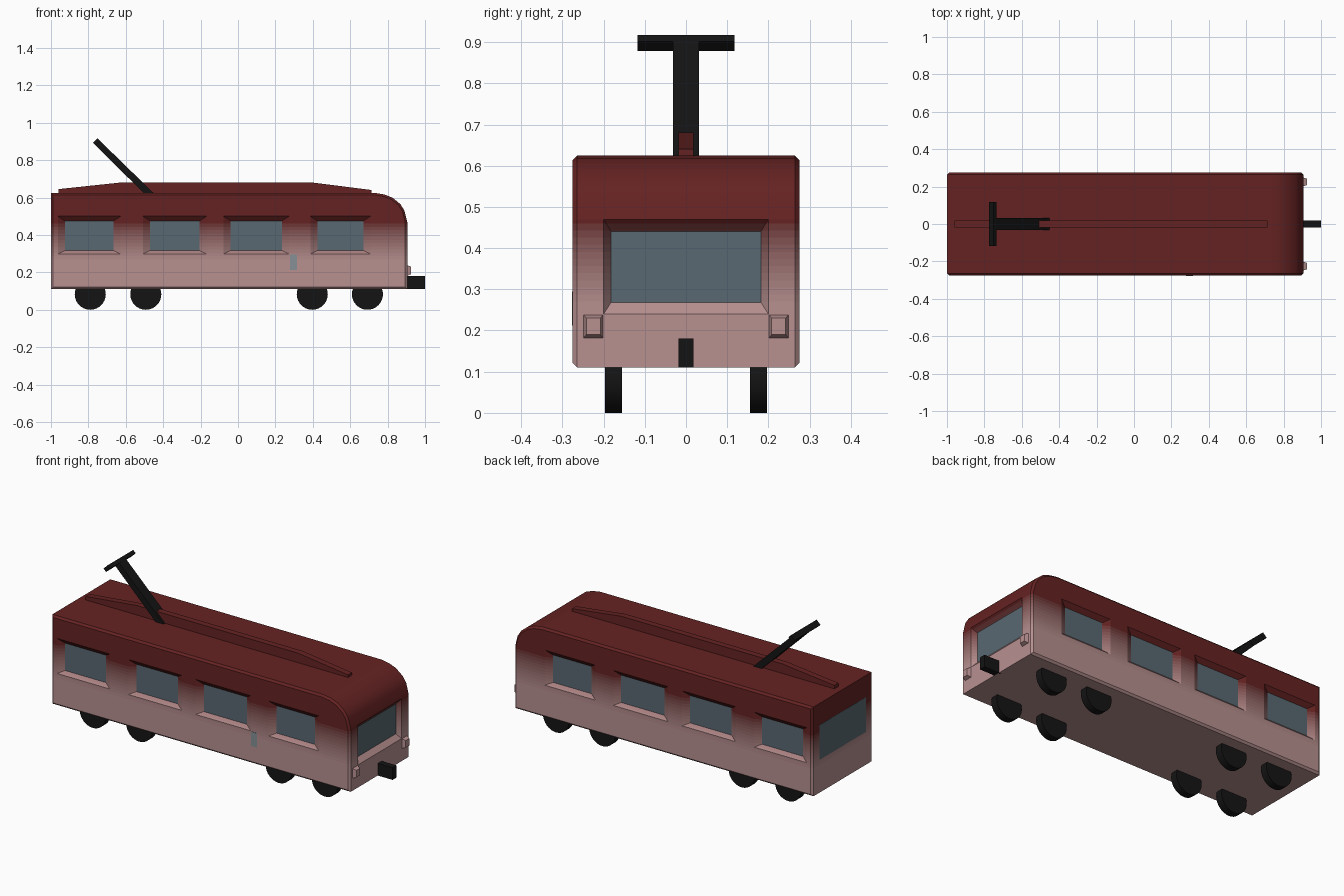
import bpy, bmesh, math
from mathutils import Vector

if "Cube" in bpy.data.objects:
    bpy.data.objects.remove(bpy.data.objects["Cube"])


def material(name, r, g, b):
    m = bpy.data.materials.new(name)
    m.diffuse_color = (r, g, b, 1)
    return m


BLACK = material("black", .007, .007, .007)
RED = material("dark_red", .13, .016, .016)
PINK = material("pink", .48, .28, .28)
GLASS = material("glass", .10, .14, .17)
METAL = material("metal", .24, .28, .31)


def loft(bm, a, b):
    """Closed solid between two matching loops of points."""
    va, vb = [bm.verts.new(p) for p in a], [bm.verts.new(p) for p in b]
    faces = [bm.faces.new(va), bm.faces.new(vb)]
    n = len(a)
    for i in range(n):
        j = (i + 1) % n
        faces.append(bm.faces.new((va[i], va[j], vb[j], vb[i])))
    bmesh.ops.recalc_face_normals(bm, faces=faces)


def finish(bm, name, *mats):
    me = bpy.data.meshes.new(name)
    bm.to_mesh(me)
    bm.free()
    for m in mats:
        me.materials.append(m)
    ob = bpy.data.objects.new(name, me)
    bpy.context.collection.objects.link(ob)
    return ob


def prism(name, profile, y0, y1, mat):
    """Extrude an (x, z) profile across y."""
    bm = bmesh.new()
    loft(bm, [(x, y0, z) for x, z in profile], [(x, y1, z) for x, z in profile])
    return finish(bm, name, mat)


def box(name, x0, x1, y0, y1, z0, z1, mat):
    return prism(name, [(x0, z0), (x1, z0), (x1, z1), (x0, z1)], y0, y1, mat)


def rect(u0, u1, z0, z1, place):
    return [place(u, z) for u, z in ((u0, z0), (u1, z0), (u1, z1), (u0, z1))]


def pocket(bm, inner, outer):
    """Tapered cutter, carried on past the outer surface."""
    outer = [Vector(i).lerp(Vector(o), 1.4) for i, o in zip(inner, outer)]
    loft(bm, inner, outer)


# Body shell with curved nose and chamfered long edges
W = .275
nose = [(-1, .11), (.905, .11), (.905, .47), (.89, .53), (.868, .565),
        (.825, .6), (.78, .617), (.73, .625), (-1, .625)]
bm = bmesh.new()
loft(bm, [(x, -W, z) for x, z in nose], [(x, W, z) for x, z in nose])
rim = [e for e in bm.edges if abs(e.verts[0].co.y - e.verts[1].co.y) < .01]
bmesh.ops.bevel(bm, geom=rim, offset=.011, segments=1, affect='EDGES')
body = finish(bm, "body")

# Window recesses: four on each side and one in the nose
bm = bmesh.new()
D = .02
windows = [(-.925, -.665), (-.47, -.205), (-.04, .235), (.425, .67)]
for s in (-1, 1):
    for x0, x1 in windows:
        pocket(bm, rect(x0, x1, .317, .475, lambda u, z: (u, s * (W - D), z)),
               rect(x0 - .038, x1 + .038, .298, .5, lambda u, z: (u, s * W, z)))
pocket(bm, rect(-.182, .182, .268, .44, lambda u, z: (.88, u, z)),
       rect(-.2, .2, .24, .47, lambda u, z: (.905, u, z)))
cutter = finish(bm, "window_cutter")
cutter.hide_render = True
mod = body.modifiers.new("windows", 'BOOLEAN')
mod.object = cutter
mod.solver = 'EXACT'
bpy.context.view_layer.objects.active = body
bpy.ops.object.modifier_apply(modifier="windows")
bpy.data.objects.remove(cutter)

# Paint fade from pink to dark red in thin bands
N, Z0, Z1 = 12, .27, .46
body.data.materials.clear()
body.data.materials.append(PINK)
for i in range(1, N):
    t = i / N
    c = [p + (r - p) * t for p, r in zip(PINK.diffuse_color, RED.diffuse_color)]
    body.data.materials.append(material("fade_%d" % i, *c[:3]))
body.data.materials.append(RED)
body.data.materials.append(GLASS)
bm = bmesh.new()
bm.from_mesh(body.data)
for i in range(N):
    z = Z0 + (Z1 - Z0) * i / (N - 1)
    bmesh.ops.bisect_plane(bm, geom=bm.verts[:] + bm.edges[:] + bm.faces[:],
                           plane_co=(0, 0, z), plane_no=(0, 0, 1), dist=1e-5)
for f in bm.faces:
    c, n = f.calc_center_median(), f.normal
    side_glass = abs(n.y) > .95 and abs(c.y) < W - D + .002
    nose_glass = n.x > .95 and c.x < .883
    if side_glass or nose_glass:
        f.material_index = N + 1
    else:
        k = math.ceil((c.z - Z0) / (Z1 - Z0) * (N - 1))
        f.material_index = max(0, min(N, k))
bm.to_mesh(body.data)
bm.free()
body.select_set(True)
bpy.ops.object.shade_smooth_by_angle(angle=math.radians(24))
body.modifiers.new("normals", 'WEIGHTED_NORMAL').keep_sharp = True
body.select_set(False)

# Rear window and side door handle
box("rear_window", -1.0, -.99, -.21, .21, .3, .5, GLASS).location.x = -.001
box("door_handle", .278, .315, -W - .002, -W + .01, .212, .295, METAL)

# Headlights
for s, side in ((-1, "left"), (1, "right")):
    bm = bmesh.new()
    loft(bm, rect(.2, .25, .18, .24, lambda u, z: (.9, s * u, z)),
         rect(.208, .242, .19, .23, lambda u, z: (.925, s * u, z)))
    finish(bm, "headlight_" + side, PINK)

# Coupler
box("coupler", .89, 1, -.018, .018, .11, .18, BLACK)

# Roof ridge
prism("roof_ridge", [(-.96, .61), (.715, .61), (.715, .64), (.4, .68),
                     (-.63, .68), (-.96, .645)], -.018, .018, RED)

# Current collector: slanted arm and crossbar
prism("collector_arm", [(-.752, .917), (-.776, .893), (-.49, .61), (-.437, .61)],
      -.031, .031, BLACK)
prism("collector_bar", [(-.752, .917), (-.776, .893), (-.76, .878), (-.736, .902)],
      -.118, .118, BLACK)

# Wheels
R = .083
circle = [(R * math.cos(a * math.tau / 32), R * math.sin(a * math.tau / 32))
          for a in range(32)]
for i, x in enumerate((-.79, -.493, .397, .692)):
    for s, side in ((-1, "front"), (1, "back")):
        w = prism("wheel_%s_%d" % (side, i + 1), circle, s * .155, s * .197, BLACK)
        w.location = (x, 0, R)
        bpy.context.view_layer.objects.active = w
        w.select_set(True)
        bpy.ops.object.shade_smooth_by_angle(angle=math.radians(30))
        w.select_set(False)

for m in bpy.data.materials:
    if m.users and not m.is_grease_pencil:
        m.use_nodes = True
        m.node_tree.nodes["Principled BSDF"].inputs["Base Color"].default_value = m.diffuse_color
